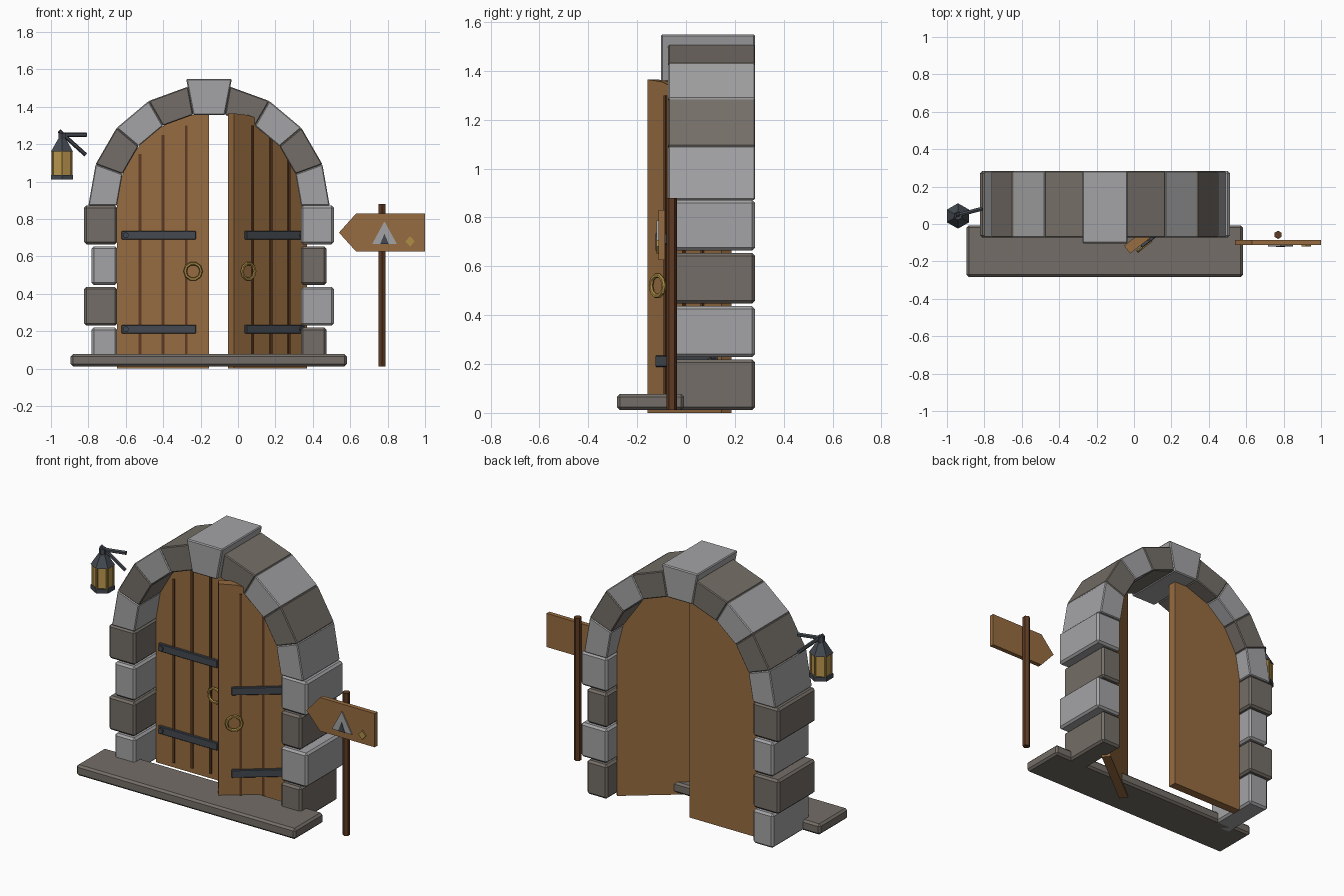
import bpy, bmesh, math
from mathutils import Matrix, Vector

if "Cube" in bpy.data.objects:
    bpy.data.objects.remove(bpy.data.objects["Cube"], do_unlink=True)


def material(name, r, g, b):
    m = bpy.data.materials.new(name)
    m.use_nodes = True
    m.diffuse_color = (r, g, b, 1)
    m.node_tree.nodes["Principled BSDF"].inputs["Base Color"].default_value = (r, g, b, 1)
    return m


LIGHT = material("light stone", .37, .37, .38)
DARK = material("dark stone", .175, .155, .135)
WOOD = material("oak wood", .31, .15, .052)
DARKWOOD = material("dark wood", .11, .042, .016)
IRON = material("iron", .058, .068, .082)
BRASS = material("brass", .42, .27, .06)
GLASS = material("amber glass", .50, .31, .075)


def finish(name, bm, mat, bevel=0, matrix=None):
    if bevel:
        bmesh.ops.bevel(bm, geom=bm.edges[:], offset=bevel, segments=1, affect='EDGES')
    if matrix:
        bm.transform(matrix)
    bmesh.ops.recalc_face_normals(bm, faces=bm.faces[:])
    me = bpy.data.meshes.new(name)
    bm.to_mesh(me)
    bm.free()
    me.materials.append(mat)
    ob = bpy.data.objects.new(name, me)
    bpy.context.collection.objects.link(ob)
    return ob


def prism(name, pts, y0, y1, mat, bevel=0, matrix=None):
    """Extrude an x-z outline from y0 to y1."""
    bm = bmesh.new()
    face = bm.faces.new([bm.verts.new((x, y0, z)) for x, z in pts])
    ext = bmesh.ops.extrude_face_region(bm, geom=[face])
    moved = [v for v in ext["geom"] if isinstance(v, bmesh.types.BMVert)]
    bmesh.ops.translate(bm, verts=moved, vec=(0, y1 - y0, 0))
    return finish(name, bm, mat, bevel, matrix)


def box(name, x0, x1, y0, y1, z0, z1, mat, bevel=0, matrix=None):
    return prism(name, [(x0, z0), (x1, z0), (x1, z1), (x0, z1)], y0, y1, mat, bevel, matrix)


def rod(name, a, b, r0, r1, mat, sides=6, matrix=None):
    """Cone or cylinder between two points."""
    a, b = Vector(a), Vector(b)
    d = b - a
    bm = bmesh.new()
    bmesh.ops.create_cone(bm, cap_ends=True, segments=sides, radius1=r0, radius2=r1, depth=d.length)
    turn = Matrix() if abs(d.normalized().z) > .999 else d.to_track_quat('Z', 'Y').to_matrix().to_4x4()
    bm.transform(Matrix.Translation((a + b) / 2) @ turn)
    return finish(name, bm, mat, 0, matrix)


def ring(name, center, major, minor, mat, matrix, n=10, m=6):
    """Low-poly ring standing in the x-z plane, spun from a small circle."""
    bm = bmesh.new()
    rows = []
    for i in range(n):
        a = 2 * math.pi * i / n
        row = []
        for j in range(m):
            b = 2 * math.pi * j / m
            r = major + minor * math.cos(b)
            row.append(bm.verts.new((center[0] + r * math.cos(a), center[1] + minor * math.sin(b),
                                     center[2] + r * math.sin(a))))
        rows.append(row)
    for i in range(n):
        for j in range(m):
            p, q, k = rows[i], rows[(i + 1) % n], (j + 1) % m
            bm.faces.new((p[j], q[j], q[k], p[k]))
    return finish(name, bm, mat, 0, matrix)


CX, SPRING = -.155, .872
FRONT, BACK = -.073, .283

# Doorstep
box("doorstep", -.895, .582, -.283, -.008, .012, .077, DARK, .012)

# Side pillars: alternating wide and narrow blocks
for side, label in ((-1, "right"), (1, "left")):
    for row in range(4):
        wide = (row % 2 == 1)
        x0, x1 = CX + side * .491, CX + side * (.668 if wide else .628)
        mat = DARK if wide == (side < 0) else LIGHT
        z0 = .012 + row * .2175
        box(f"{label}_pillar_block_{row + 1}", min(x0, x1), max(x0, x1), FRONT, BACK,
            z0, z0 + .207, mat, .012)

# Arch stones, with the keystone in the middle
R_IN, R_OUT = .492, .645
for i in range(9):
    if i == 4:
        prism("keystone", [(CX - .085, 1.355), (CX + .085, 1.355), (CX + .122, 1.548), (CX - .122, 1.548)],
              -.103, BACK, LIGHT, .006)
        continue
    a0, a1 = math.radians(20 * i), math.radians(20 * (i + 1))
    outline = [(CX + r * math.cos(a), SPRING + r * math.sin(a))
               for r, a in ((R_IN, a0), (R_OUT, a0), (R_OUT, a1), (R_IN, a1))]
    prism(f"arch_stone_{i + 1}", outline, FRONT, BACK, LIGHT if i % 2 == 0 else DARK, .005)

# Doors: built from the hinge (x = 0) to the free edge (x = W), front towards -y
W, T = .4925, .053
HINGE_Y = .187
doors = (
    ("right", Matrix.Translation((-.647, HINGE_Y, 0))),
    ("left", Matrix.Translation((.335, HINGE_Y, 0)) @ Matrix.Rotation(math.radians(38), 4, 'Z')
     @ Matrix.Diagonal((-1, 1, 1, 1))),
)
for label, M in doors:
    arc = [(W - W * math.cos(a), SPRING + W * math.sin(a))
           for a in (math.pi / 2 * i / 8 for i in range(9))]
    prism(f"{label}_door", [(W, 0), (0, 0)] + arc, -T, 0, WOOD, 0, M)
    for k in range(1, 4):
        u = W * k / 4
        top = SPRING + math.sqrt(W * W - (W - u) ** 2) - .05
        box(f"{label}_door_seam_{k}", u - .007, u + .007, -T - .007, -T + .005, .03, top, DARKWOOD, 0, M)
    for k, z in enumerate((.211, .713)):
        box(f"{label}_door_strap_{k + 1}", .025, .422, -T - .016, -T + .005, z - .023, z + .023, IRON, .003, M)
        rod(f"{label}_door_bolt_{k + 1}", (.047, -T - .01, z), (.047, -T - .026, z), .016, .016, IRON, 8, M)
    ring(f"{label}_door_ring", (.407, -T - .015, .52), .043, .009, BRASS, M)

# Signpost
rod("sign_post", (.77, -.058, .012), (.77, -.058, .88), .022, .022, DARKWOOD)
prism("sign_board", [(.54, .727), (.632, .625), (1.0, .625), (1.0, .83), (.632, .83)], -.113, -.086, WOOD)
prism("sign_tent", [(.717, .665), (.85, .665), (.783, .787)], -.121, -.112, LIGHT)
prism("sign_tent_opening", [(.76, .665), (.806, .665), (.783, .722)], -.124, -.118, IRON)
prism("sign_diamond", [(.92, .652), (.945, .68), (.92, .708), (.895, .68)], -.121, -.112, BRASS)

# Lantern
LX, LY = -.941, .043


def lantern_part(name, z0, z1, r0, r1, mat):
    rod(name, (LX, LY, z0), (LX, LY, z1), r0, r1, mat)


lantern_part("lantern_base", 1.01, 1.035, .067, .067, IRON)
lantern_part("lantern_glass", 1.03, 1.165, .056, .056, GLASS)
lantern_part("lantern_roof", 1.16, 1.228, .068, .024, IRON)
lantern_part("lantern_cap", 1.22, 1.26, .022, .022, IRON)
for i in range(6):
    a = math.radians(90 + 60 * i)
    x, y = LX + .058 * math.cos(a), LY + .058 * math.sin(a)
    rod(f"lantern_bar_{i + 1}", (x, y, 1.03), (x, y, 1.165), .006, .006, BRASS)
rod("lantern_arm", (LX - .01, LY + .002, 1.25), (-.81, .082, 1.25), .012, .012, IRON)
rod("lantern_brace", (LX - .015, LY + .002, 1.27), (-.815, .082, 1.143), .011, .011, IRON)
